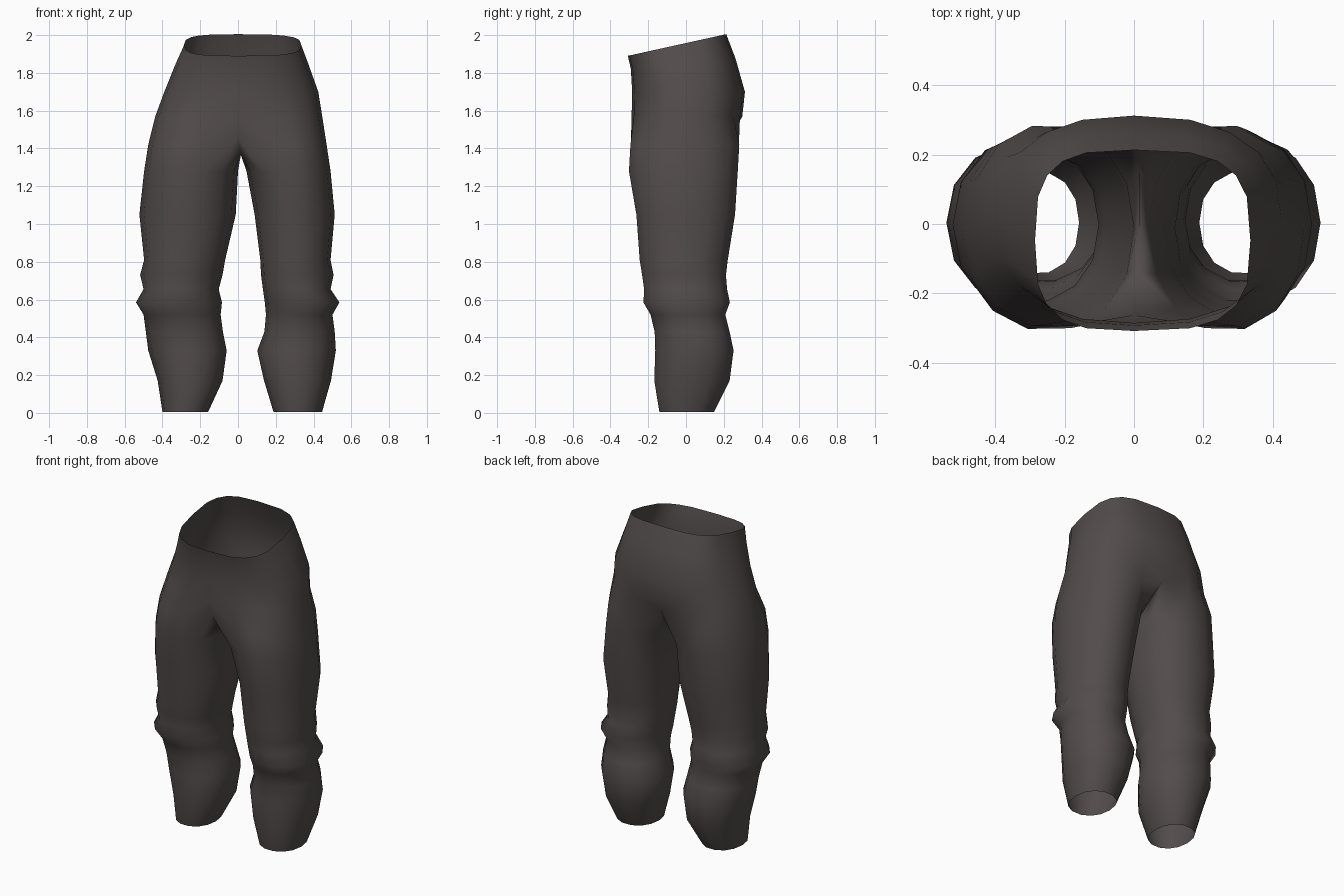
import bpy, bmesh, math

if "Cube" in bpy.data.objects:
    bpy.data.objects.remove(bpy.data.objects["Cube"])

K = 10   # segments around the outside of each half

# Hip rows: height, slope along y, half widths left and right, front y, back y, boxiness
HIPS = [(1.958, .22, .285, .335, -.308, .213, .62),
        (1.85, .10, .33, .372, -.292, .262, .72),
        (1.70, 0, .39, .425, -.285, .312, .82),
        (1.57, 0, .438, .446, -.288, .298, .84)]

# Leg rows: height, front y, back y, left outer, left inner, right outer, right inner
LEGS = [(1.42, -.300, .288, -.475, -.005, .469, .02),
        (1.28, -.308, .28, -.497, .0, .49, .045),
        (1.05, -.268, .265, -.522, -.012, .512, .088),
        (.81, -.25, .226, -.497, -.068, .49, .118),
        (.73, -.237, .216, -.518, -.082, .506, .122),
        (.655, -.226, .222, -.50, -.102, .49, .132),
        (.585, -.23, .237, -.54, -.085, .537, .142),
        (.52, -.192, .212, -.50, -.092, .50, .148),
        (.43, -.17, .235, -.488, -.08, .512, .14),
        (.33, -.167, .256, -.475, -.06, .518, .102),
        (.17, -.172, .235, -.425, -.082, .492, .138),
        (.005, -.144, .152, -.40, -.158, .445, .188)]
LEG_POW = .93

# Crotch seam (y, z): front end, back end, then the points running back to front
SEAM_FRONT, SEAM_BACK = (-.262, 1.46), (.255, 1.49)
SEAM = [(.15, 1.41), (0, 1.365), (-.14, 1.37)]


def section(angle, cx, rx, yf, yb, p):
    """Point on a rounded section; angle runs from the front to the outside."""
    a = math.radians(angle)
    s, c = (math.copysign(abs(v) ** p, v) for v in (math.sin(a), math.cos(a)))
    return cx + rx * s, (yf + yb) / 2 - (yb - yf) / 2 * c


def bridge(bm, a, b, closed):
    n = len(a)
    for i in range(n if closed else n - 1):
        j = (i + 1) % n
        bm.faces.new((a[i], a[j], b[j], b[i]))


bm = bmesh.new()
leg_angles = [-40 + 26 * i for i in range(K + 1)] + [245, 270, 295]

for side in (-1, 1):
    # hip half
    rows = []
    for z, slope, wl, wr, yf, yb, p in HIPS:
        row = []
        for i in range(K + 1):
            x, y = section(180 * i / K, 0, side * (wl if side < 0 else wr), yf, yb, p)
            if i in (0, K):
                x = 0
            row.append(bm.verts.new((x, y, z + slope * y)))
        rows.append(row)
    for a, b in zip(rows, rows[1:]):
        bridge(bm, a, b, False)

    # leg tube
    rings = []
    for r, (z, yf, yb, lo, li, ro, ri) in enumerate(LEGS):
        out, inn = (lo, li) if side < 0 else (ro, ri)
        pts = [(*section(t, (out + inn) / 2, (out - inn) / 2, yf, yb, LEG_POW), z)
               for t in leg_angles]
        if r == 0:  # crotch ring follows the seam on its inner side
            pts[0] = (0, *SEAM_FRONT)
            pts[K:] = [(0, *SEAM_BACK)] + [(.015, y, h) for y, h in SEAM]
        rings.append([bm.verts.new(p) for p in pts])
    bridge(bm, rows[-1], rings[0][:K + 1], False)
    for a, b in zip(rings, rings[1:]):
        bridge(bm, a, b, True)

# sew the halves together
bmesh.ops.remove_doubles(bm, verts=bm.verts, dist=0.0005)
bmesh.ops.recalc_face_normals(bm, faces=bm.faces)
mesh = bpy.data.meshes.new("trousers")
bm.to_mesh(mesh)
bm.free()

trousers = bpy.data.objects.new("trousers", mesh)
bpy.context.collection.objects.link(trousers)
cloth = bpy.data.materials.new("dark_cloth")
cloth.diffuse_color = (.085, .073, .071, 1)
cloth.use_nodes = True
cloth.node_tree.nodes["Principled BSDF"].inputs["Base Color"].default_value = cloth.diffuse_color
mesh.materials.append(cloth)
mesh.shade_smooth()
